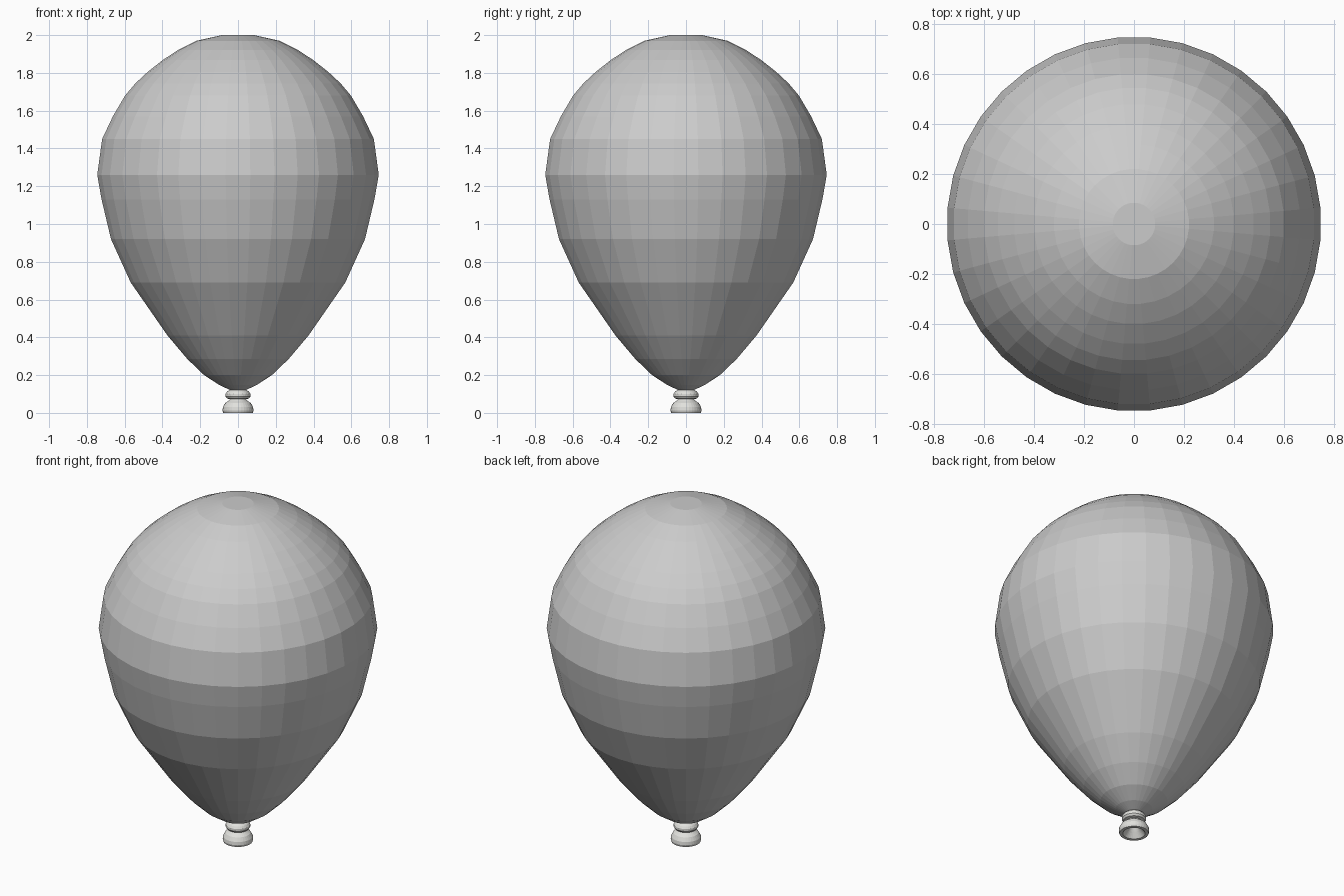
import bpy
import math

cube = bpy.data.objects.get("Cube")
if cube:
    bpy.data.objects.remove(cube, do_unlink=True)


def material(name, rgb):
    m = bpy.data.materials.new(name)
    m.use_nodes = True
    m.diffuse_color = (*rgb, 1)
    m.node_tree.nodes["Principled BSDF"].inputs["Base Color"].default_value = (*rgb, 1)
    return m


def lathe(name, profile, sides, mat, offset=0.0, cap_end=False):
    """Revolve (radius, height) points around z."""
    verts, faces = [], []
    for r, z in profile:
        for i in range(sides):
            a = math.tau * (i + offset) / sides
            verts.append((r * math.cos(a), r * math.sin(a), z))
    for k in range(len(profile) - 1):
        for i in range(sides):
            j = (i + 1) % sides
            a, b = k * sides, (k + 1) * sides
            faces.append((a + i, a + j, b + j, b + i))
    if cap_end:
        faces.append(tuple(range(len(verts) - sides, len(verts))))
    mesh = bpy.data.meshes.new(name)
    mesh.from_pydata(verts, [], faces)
    mesh.materials.append(mat)
    obj = bpy.data.objects.new(name, mesh)
    bpy.context.collection.objects.link(obj)
    return obj


grey = material("balloon grey", (0.6, 0.6, 0.6))
pale = material("pale neck grey", (0.75, 0.75, 0.72))

# Faceted envelope, bottom to top
envelope = [(0.04, 0.12), (0.10, 0.148), (0.18, 0.20), (0.27, 0.286),
            (0.375, 0.41), (0.57, 0.69), (0.675, 0.92), (0.725, 1.13),
            (0.748, 1.26), (0.722, 1.45), (0.665, 1.57), (0.60, 1.68),
            (0.545, 1.745), (0.48, 1.805), (0.40, 1.868), (0.32, 1.92),
            (0.22, 1.97), (0.085, 2.0)]
lathe("balloon_envelope", envelope, 36, grey, 0.5, True)

# Knot ring
knot = [(0.04, 0.072), (0.058, 0.076), (0.066, 0.087), (0.066, 0.10),
        (0.058, 0.112), (0.04, 0.125)]
lathe("knot_ring", knot, 32, pale)

# Flared mouth, hollow underneath
mouth = [(0.02, 0.05), (0.035, 0.03), (0.05, 0.012), (0.06, 0.0),
         (0.078, 0.0), (0.082, 0.012), (0.080, 0.03), (0.068, 0.052),
         (0.048, 0.066), (0.04, 0.075)]
lathe("flared_mouth", mouth, 32, pale)

# Plug closing the mouth
lathe("mouth_plug", [(0.001, 0.05), (0.021, 0.05)], 32, pale)
